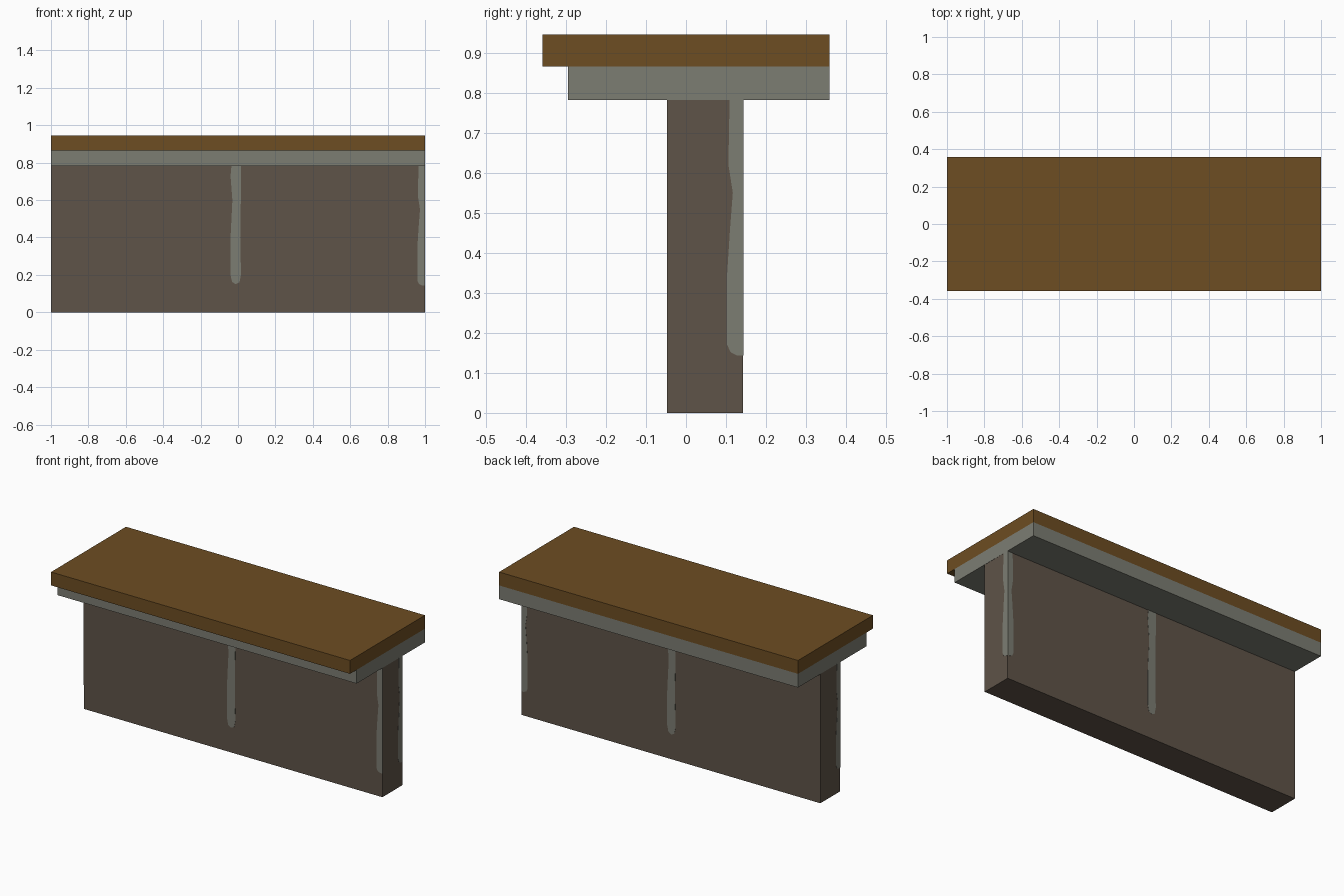
import bpy, bmesh

if "Cube" in bpy.data.objects:
    bpy.data.objects.remove(bpy.data.objects["Cube"])


def material(name, rgb):
    m = bpy.data.materials.new(name)
    m.diffuse_color = (*rgb, 1.0)
    m.use_nodes = True
    m.node_tree.nodes["Principled BSDF"].inputs["Base Color"].default_value = m.diffuse_color
    return m


wood = material("brown_wood", (0.153, 0.074, 0.016))
grey = material("grey_stone", (0.202, 0.205, 0.171))
mud = material("dull_brown_wall", (0.114, 0.087, 0.065))


def finish(bm, name, mat):
    bmesh.ops.recalc_face_normals(bm, faces=bm.faces)
    me = bpy.data.meshes.new(name)
    bm.to_mesh(me)
    bm.free()
    me.materials.append(mat)
    ob = bpy.data.objects.new(name, me)
    bpy.context.collection.objects.link(ob)


def box(name, lo, hi, mat):
    bm = bmesh.new()
    bmesh.ops.create_cube(bm, size=1)
    for v in bm.verts:
        v.co = [(a + b) / 2 + c * (b - a) for a, b, c in zip(lo, hi, v.co)]
    finish(bm, name, mat)


def plate(name, outline, place):
    """Thin painted plate: place(u, z, depth) maps the outline onto a wall face."""
    bm = bmesh.new()
    rings = [[bm.verts.new(place(u, z, d)) for u, z in outline] for d in (-0.001, 0.001)]
    bm.faces.new(rings[0])
    bm.faces.new(rings[1])
    n = len(outline)
    for i in range(n):
        j = (i + 1) % n
        bm.faces.new((rings[0][i], rings[0][j], rings[1][j], rings[1][i]))
    finish(bm, name, grey)


# Wall, ledge and wooden top
X, Y0, Y1, TOP = 0.999, -0.047, 0.143, 0.782
box("wall", (-X, Y0, 0), (X, Y1, TOP), mud)
box("ledge", (-1, -0.295, TOP), (1, 0.358, 0.865), grey)
box("wooden_top", (-1, -0.358, 0.865), (1, 0.358, 0.946), wood)

# Streak running down the middle of both long faces
middle = [(-0.035, TOP), (-0.04, 0.73), (-0.03, 0.6), (-0.04, 0.4), (-0.04, 0.2),
          (-0.032, 0.162), (-0.012, 0.15), (0.008, 0.16), (0.016, 0.2),
          (0.012, 0.4), (0.015, 0.6), (0.017, TOP)]
# Streak against a corner: u is the distance from the corner
edge = [(0, TOP), (0.034, TOP), (0.036, 0.68), (0.037, 0.62), (0.026, 0.55), (0.033, 0.46),
        (0.04, 0.35), (0.04, 0.17), (0.032, 0.152), (0.015, 0.143), (0, 0.143)]

plate("front_middle_streak", middle, lambda u, z, d: (u, Y0 - d, z))
plate("back_middle_streak", middle, lambda u, z, d: (-u - 0.015, Y1 + d, z))
plate("front_edge_streak", edge, lambda u, z, d: (X - u, Y0 - d, z))
plate("back_edge_streak", edge, lambda u, z, d: (X - u, Y1 + d, z))
plate("right_edge_streak", edge, lambda u, z, d: (X + d, Y1 - u, z))
plate("left_edge_streak", edge, lambda u, z, d: (-X - d, Y0 + u, z))
